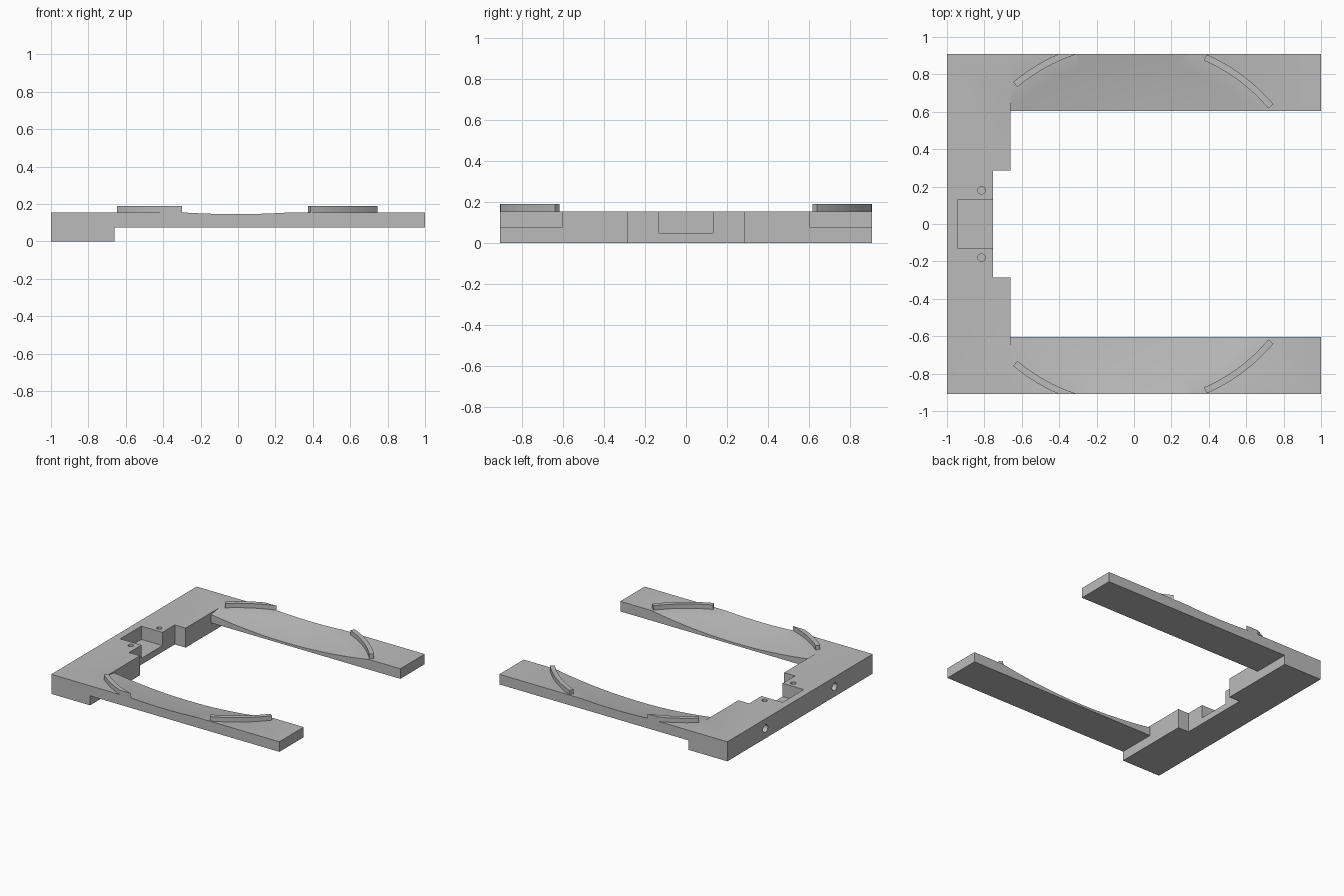
import bpy, bmesh
from math import sin, cos, sqrt, radians, pi
from mathutils import Matrix

cube = bpy.data.objects.get("Cube")
if cube:
    bpy.data.objects.remove(cube, do_unlink=True)

grey = bpy.data.materials.new("mid grey")
grey.use_nodes = True
colour = (0.5, 0.5, 0.5, 1)
grey.diffuse_color = colour
grey.node_tree.nodes["Principled BSDF"].inputs["Base Color"].default_value = colour

TOP, ARM_BOTTOM = 0.155, 0.075      # frame heights
BACK, STEP = -1.0, -0.66            # spine extent in x
HALF, INNER = 0.91, 0.605           # outer and inner arm edges in y
CX, R_IN, R_OUT = -0.01, 0.955, 0.99  # seat circle and ridge radii
BOWL = 4.5                          # bowl sphere radius


def finish(bm, name):
    bmesh.ops.recalc_face_normals(bm, faces=bm.faces)
    mesh = bpy.data.meshes.new(name)
    bm.to_mesh(mesh)
    bm.free()
    mesh.materials.append(grey)
    ob = bpy.data.objects.new(name, mesh)
    bpy.context.collection.objects.link(ob)
    return ob


def prism(name, outline, z0, z1):
    bm = bmesh.new()
    face = bm.faces.new([bm.verts.new((x, y, z0)) for x, y in outline])
    up = bmesh.ops.extrude_face_region(bm, geom=[face])["geom"]
    verts = [v for v in up if isinstance(v, bmesh.types.BMVert)]
    bmesh.ops.translate(bm, verts=verts, vec=(0, 0, z1 - z0))
    return finish(bm, name)


def box(name, x0, x1, y0, y1, z0, z1):
    return prism(name, [(x0, y0), (x1, y0), (x1, y1), (x0, y1)], z0, z1)


def rod(name, radius, depth, centre, along_x=False):
    bm = bmesh.new()
    turn = Matrix.Rotation(pi / 2, 4, 'Y') if along_x else Matrix()
    bmesh.ops.create_cone(bm, cap_ends=True, segments=32, radius1=radius, radius2=radius,
                          depth=depth, matrix=Matrix.Translation(centre) @ turn)
    return finish(bm, name)


def combine(ob, other, operation):
    other.hide_render = True
    mod = ob.modifiers.new("cut", 'BOOLEAN')
    mod.operation, mod.solver, mod.object = operation, 'EXACT', other
    with bpy.context.temp_override(object=ob, active_object=ob, selected_objects=[ob]):
        bpy.ops.object.modifier_apply(modifier=mod.name)
    bpy.data.objects.remove(other, do_unlink=True)


def smooth(ob):
    bpy.ops.object.select_all(action='DESELECT')
    ob.select_set(True)
    bpy.context.view_layer.objects.active = ob
    bpy.ops.object.shade_smooth_by_angle(angle=radians(20))


def bowl_cutter():
    # shallow spherical lens, kept clear of the spine
    def sink(r):
        return TOP - sqrt(BOWL**2 - r * r) + sqrt(BOWL**2 - R_IN**2)
    radii = [R_IN * i / 12 for i in range(13)]
    profile = [(r, sink(r)) for r in radii] + [(R_IN, 0.3), (0, 0.3)]
    bm = bmesh.new()
    verts = [bm.verts.new((CX + r, 0, z)) for r, z in profile]
    edges = [bm.edges.new(pair) for pair in zip(verts, verts[1:])]
    bmesh.ops.spin(bm, geom=verts + edges, cent=(CX, 0, 0), axis=(0, 0, 1),
                   angle=2 * pi, steps=96)
    bmesh.ops.remove_doubles(bm, verts=bm.verts, dist=1e-4)
    bmesh.ops.bisect_plane(bm, geom=bm.verts[:] + bm.edges[:] + bm.faces[:],
                           plane_co=(STEP, 0, 0), plane_no=(1, 0, 0), clear_inner=True)
    bmesh.ops.holes_fill(bm, edges=[e for e in bm.edges if e.is_boundary])
    return finish(bm, "bowl_cutter")


# spine with a stepped inner edge
NECK, GAP = -0.755, 0.287
frame = prism("frame", [(BACK, -HALF), (STEP, -HALF), (STEP, -GAP), (NECK, -GAP),
                        (NECK, GAP), (STEP, GAP), (STEP, HALF), (BACK, HALF)], 0, TOP)

# two arms, hollowed by the bowl and merged into the spine
for side in (-1, 1):
    y0, y1 = sorted((side * INNER, side * HALF))
    arm = box("arm", STEP, 1, y0, y1, ARM_BOTTOM, TOP)
    combine(arm, bowl_cutter(), 'DIFFERENCE')
    combine(frame, arm, 'UNION')

# pocket in the neck, then screw holes from above and from the back
combine(frame, box("pocket", -0.94, -0.7, -0.132, 0.132, 0.05, 0.3), 'DIFFERENCE')
for side in (-1, 1):
    combine(frame, rod("top_hole", 0.02, 0.2, (-0.815, side * 0.18, TOP)), 'DIFFERENCE')
    combine(frame, rod("back_hole", 0.03, 0.3, (BACK, side * 0.433, 0.078), True), 'DIFFERENCE')
smooth(frame)


def ridge(name, side, outer, inner, steps=20):
    # curved rib between angle ranges of its outer and inner edges
    def arc(radius, a, b):
        angles = [radians(a + (b - a) * i / steps) for i in range(steps + 1)]
        return [(CX + radius * cos(t), side * radius * sin(t)) for t in angles]
    ob = prism(name, arc(R_OUT, *outer) + arc(R_IN, *reversed(inner)), TOP, 0.19)
    smooth(ob)


# four retaining ridges; the spine pair is trimmed flush with the outer edge
for side, label in ((-1, "front"), (1, "back")):
    ridge(label + "_spine_ridge", side, (130, 113.2), (130, 107.65))
    ridge(label + "_tip_ridge", side, (40.3, 66.3), (40.3, 66.3))
